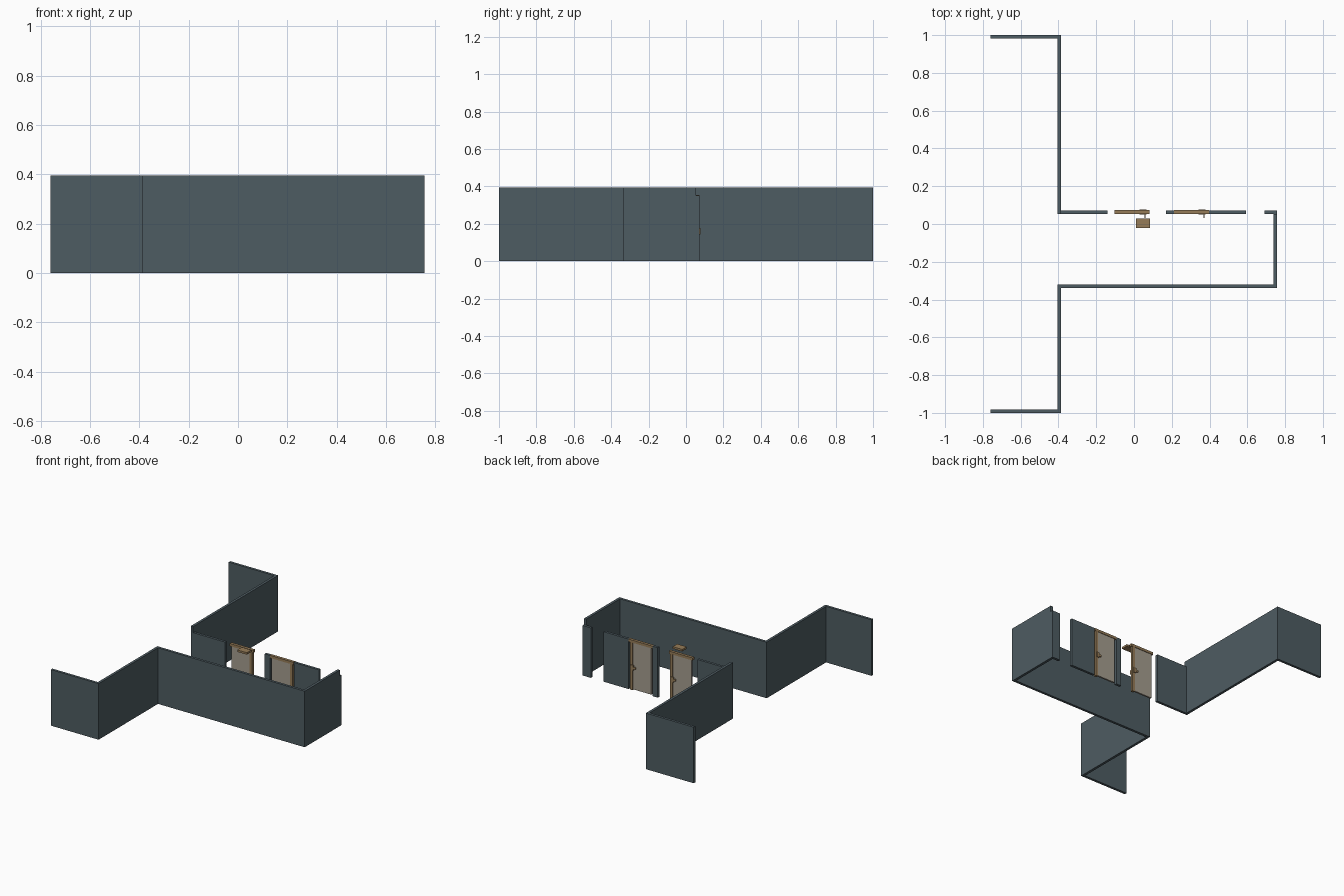
import bpy, bmesh

if "Cube" in bpy.data.objects:
    bpy.data.objects.remove(bpy.data.objects["Cube"])


def material(name, color):
    m = bpy.data.materials.new(name)
    m.diffuse_color = (*color, 1)
    m.use_nodes = True
    m.node_tree.nodes["Principled BSDF"].inputs["Base Color"].default_value = m.diffuse_color
    return m


WALL = material("slate wall", (0.076, 0.107, 0.122))
WOOD = material("brown wood", (0.305, 0.202, 0.098))
PANEL = material("beige panel", (0.376, 0.337, 0.275))


def box(name, mat, x, y, z):
    """Box given by its (min, max) range on each axis."""
    bm = bmesh.new()
    bmesh.ops.create_cube(bm, size=1)
    for v in bm.verts:
        v.co = [r[0] if c < 0 else r[1] for c, r in zip(v.co, (x, y, z))]
    mesh = bpy.data.meshes.new(name)
    bm.to_mesh(mesh)
    bm.free()
    mesh.materials.append(mat)
    obj = bpy.data.objects.new(name, mesh)
    bpy.context.collection.objects.link(obj)


HIGH, LOW = 0.395, 0.352
T = 0.018                       # wall thickness
WEST, EAST = -0.405, 0.757
NORTH = (0.054, 0.072)          # depth of the partition with the doors

# Tall outer walls
for side, y, inner in (("back", (1 - T, 1), (NORTH[0], 1 - T)),
                       ("front", (-1, -1 + T), (-1 + T, -0.338 + T))):
    box(side + "_end_wall", WALL, (-0.76, WEST + T), y, (0, HIGH))
    box(side + "_side_wall", WALL, (WEST, WEST + T), inner, (0, HIGH))
box("corridor_front_wall", WALL, (WEST + T, EAST), (-0.338, -0.338 + T), (0, HIGH))
box("corridor_end_wall", WALL, (EAST - T, EAST), (-0.338 + T, NORTH[0]), (0, HIGH))

# Lower partition pieces between the doors
for i, x in enumerate(((WEST + T, -0.14), (0.17, 0.212), (0.397, 0.592), (0.692, EAST))):
    box(f"partition_{i + 1}", WALL, x, NORTH, (0, LOW))


# Door with lintel, latch post and lever handles
def door(n, x0):
    x1 = x0 + 0.185
    post = x0 + 0.155
    box(f"door_{n}_lintel", WOOD, (x0, x1), (0.053, 0.073), (0.335, LOW + 0.001))
    box(f"door_{n}_post", WOOD, (post, post + 0.02), (0.054, 0.072), (0, 0.335))
    box(f"door_{n}_panel", PANEL, (x0 + 0.012, post), (0.057, 0.069), (0.006, 0.335))
    box(f"door_{n}_latch", WOOD, (post + 0.003, post + 0.007), (0.032, 0.056), (0.145, 0.175))
    for side, y0, y1 in (("front", 0.049, 0.057), ("back", 0.069, 0.077)):
        box(f"door_{n}_{side}_lever", WOOD, (post - 0.025, post + 0.006), (y0, y1), (0.152, 0.166))
        box(f"door_{n}_{side}_rose", WOOD, (post - 0.008, post + 0.012), (y0, y1), (0.142, 0.178))


door(1, -0.102)
door(2, 0.211)

# Small shelf board beside the first door
box("shelf_board", WOOD, (0.01, 0.084), (-0.022, 0.028), (0.352, 0.366))
